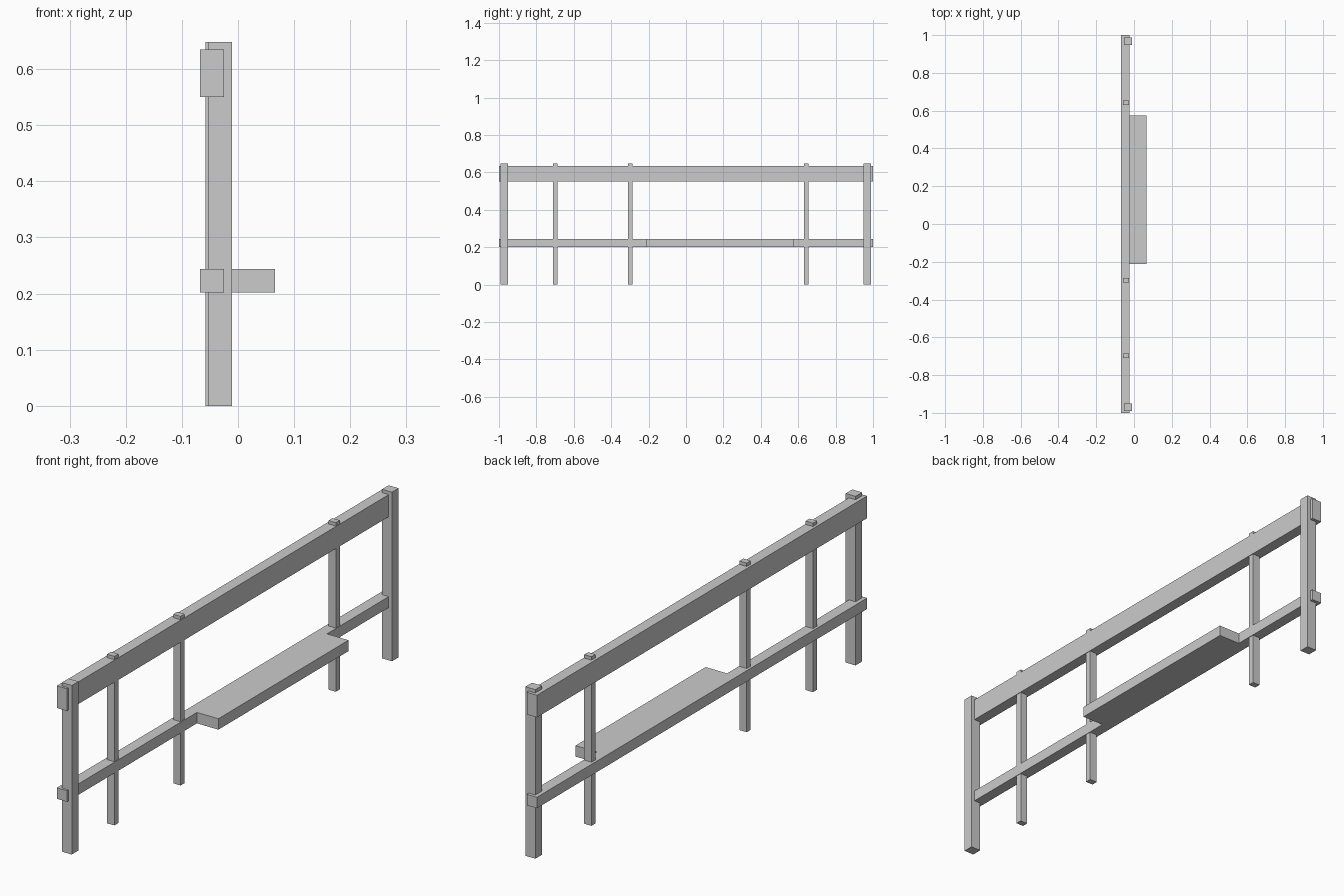
import bpy, bmesh

if "Cube" in bpy.data.objects:
    bpy.data.objects.remove(bpy.data.objects["Cube"])


def prism(name, outline, z0, z1):
    """Extrude an XY outline from z0 up to z1."""
    bm = bmesh.new()
    face = bm.faces.new([bm.verts.new((x, y, z0)) for x, y in outline])
    ext = bmesh.ops.extrude_face_region(bm, geom=[face])
    for v in ext["geom"]:
        if isinstance(v, bmesh.types.BMVert):
            v.co.z = z1
    bmesh.ops.recalc_face_normals(bm, faces=bm.faces)
    mesh = bpy.data.meshes.new(name)
    bm.to_mesh(mesh)
    bm.free()
    obj = bpy.data.objects.new(name, mesh)
    bpy.context.collection.objects.link(obj)
    return obj


def box(name, x0, x1, y0, y1, z0, z1):
    return prism(name, [(x0, y0), (x1, y0), (x1, y1), (x0, y1)], z0, z1)


BACK, FRONT, SEAT = -0.068, -0.025, 0.066
HEIGHT = 0.648

# Top rail
box("top_rail", BACK, FRONT, -1, 1, 0.55, 0.635)

# Lower rail with the seat board flush against its front
prism("lower_rail_and_seat",
      [(BACK, -1), (FRONT, -1), (FRONT, -0.213), (SEAT, -0.213),
       (SEAT, 0.575), (FRONT, 0.575), (FRONT, 1), (BACK, 1)],
      0.202, 0.244)

# Thick end posts
for i, y in enumerate((-0.971, 0.968)):
    box(f"end_post_{i + 1}", -0.053, -0.011, y - 0.02, y + 0.02, 0, HEIGHT)

# Thin intermediate posts
for i, y in enumerate((-0.698, -0.297, 0.643)):
    box(f"thin_post_{i + 1}", -0.058, -0.027, y - 0.012, y + 0.012, 0, HEIGHT)
